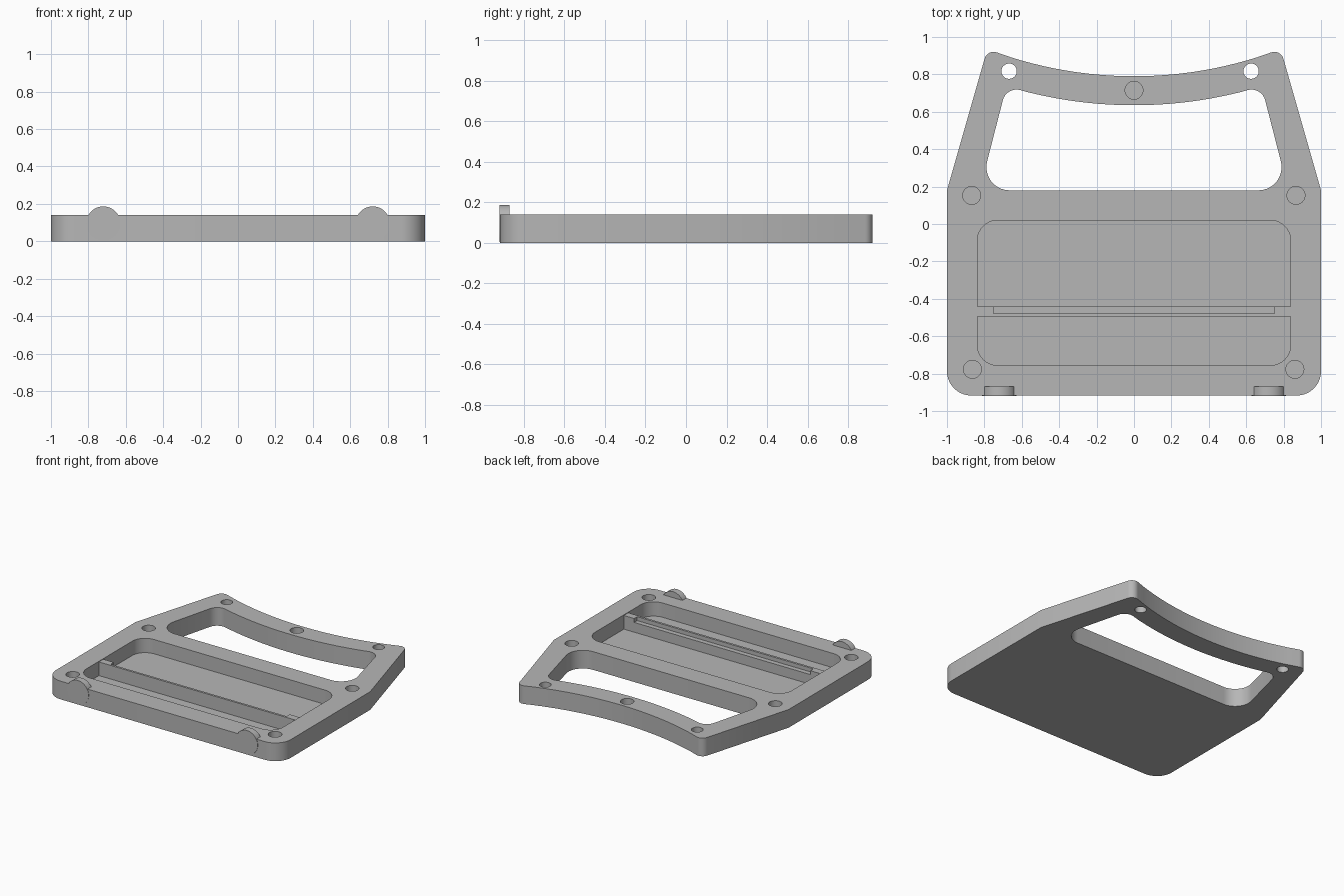
import bpy, bmesh, math
from mathutils import Vector

default = bpy.data.objects.get("Cube")
if default:
    bpy.data.objects.remove(default, do_unlink=True)

gray = bpy.data.materials.new("plain gray")
gray.use_nodes = True
color = (0.47, 0.47, 0.47, 1)
gray.diffuse_color = color
gray.node_tree.nodes["Principled BSDF"].inputs["Base Color"].default_value = color

TOP, FLOOR = 0.14, 0.03
ARC_Y = 2.98          # shared centre of the two handle arcs


def rounded(corners, steps=10):
    """Closed outline from (x, y, radius) corners, with filleted corners."""
    out = []
    for i, (x, y, r) in enumerate(corners):
        p = Vector((x, y))
        if r == 0:
            out.append(p)
            continue
        a = (Vector(corners[i - 1][:2]) - p).normalized()
        b = (Vector(corners[(i + 1) % len(corners)][:2]) - p).normalized()
        half = a.angle(b) / 2
        centre = p + (a + b).normalized() * r / math.sin(half)
        start = p + a * r / math.tan(half) - centre
        end = p + b * r / math.tan(half) - centre
        sweep = math.atan2(start.x * end.y - start.y * end.x, start.dot(end))
        for k in range(steps + 1):
            t = sweep * k / steps
            c, s = math.cos(t), math.sin(t)
            out.append(centre + Vector((start.x * c - start.y * s, start.x * s + start.y * c)))
    return out


def handle_arc(radius, reach, steps=24):
    """Points along a concave handle edge, from +x to -x."""
    xs = [reach - 2 * reach * k / steps for k in range(steps + 1)]
    return [(x, ARC_Y - math.sqrt(radius ** 2 - x * x), 0) for x in xs]


def circle(x, y, r, n=32):
    return [Vector((x + r * math.cos(math.tau * k / n), y + r * math.sin(math.tau * k / n)))
            for k in range(n)]


def add_prism(bm, outline, z0, z1):
    low = [bm.verts.new((p.x, p.y, z0)) for p in outline]
    high = [bm.verts.new((p.x, p.y, z1)) for p in outline]
    bm.faces.new(low[::-1])
    bm.faces.new(high)
    n = len(low)
    for i in range(n):
        j = (i + 1) % n
        bm.faces.new((low[i], low[j], high[j], high[i]))


def make(name, bm):
    bmesh.ops.recalc_face_normals(bm, faces=bm.faces)
    mesh = bpy.data.meshes.new(name)
    bm.to_mesh(mesh)
    bm.free()
    mesh.materials.append(gray)
    obj = bpy.data.objects.new(name, mesh)
    bpy.context.collection.objects.link(obj)
    return obj


def smooth(obj):
    bpy.ops.object.select_all(action='DESELECT')
    obj.select_set(True)
    bpy.context.view_layer.objects.active = obj
    bpy.ops.object.shade_smooth_by_angle(angle=math.radians(30))


# Plate with tapered shoulders and a concave top edge
bm = bmesh.new()
outline = rounded([(-1, -0.917, 0.13), (1, -0.917, 0.13), (1, 0.18, 0), (0.784, 0.935, 0.05)]
                  + handle_arc(2.19, 0.66)
                  + [(-0.784, 0.935, 0.05), (-1, 0.18, 0)])
add_prism(bm, outline, 0, TOP)
plate = make("plate", bm)

# Cutter: grip window, pocket, blind holes and through holes
bm = bmesh.new()
window = rounded([(-0.825, 0.18, 0.124), (0.825, 0.18, 0.124), (0.682, 0.737, 0.075)]
                 + handle_arc(2.345, 0.58)
                 + [(-0.682, 0.737, 0.075)])
add_prism(bm, window, -0.1, 0.3)
pocket = rounded([(-0.838, -0.756, 0.11), (0.838, -0.756, 0.11),
                  (0.838, 0.02, 0.11), (-0.838, 0.02, 0.11)])
add_prism(bm, pocket, FLOOR, 0.3)
for x, y in ((0, 0.715), (-0.868, 0.153), (0.866, 0.153), (-0.864, -0.777), (0.86, -0.777)):
    add_prism(bm, circle(x, y, 0.048), FLOOR, 0.3)
for x in (-0.668, 0.626):
    add_prism(bm, circle(x, 0.817, 0.041), -0.1, 0.3)
cutter = make("cutter", bm)
cutter.hide_render = True

cut = plate.modifiers.new("openings", 'BOOLEAN')
cut.operation = 'DIFFERENCE'
cut.solver = 'EXACT'
cut.object = cutter
bpy.context.view_layer.objects.active = plate
bpy.ops.object.modifier_apply(modifier=cut.name)
bpy.data.objects.remove(cutter, do_unlink=True)
smooth(plate)

# Rail across the pocket, with a long step cut into its rear top edge
RAIL_TOP, FRONT, STEP, REAR = 0.135, -0.495, -0.478, -0.441
END, NOTCH = 0.838, 0.75
bm = bmesh.new()
notched = [(-END, FRONT), (END, FRONT), (END, REAR), (NOTCH, REAR), (NOTCH, STEP),
           (-NOTCH, STEP), (-NOTCH, REAR), (-END, REAR)]
add_prism(bm, [Vector(p) for p in notched], RAIL_TOP - 0.03, RAIL_TOP)
base = [(-END, FRONT), (END, FRONT), (END, REAR), (-END, REAR)]
add_prism(bm, [Vector(p) for p in base], FLOOR, RAIL_TOP - 0.03)
make("pocket_rail", bm)

# Round tabs standing on the front edge
for side, x in (("right", -0.72), ("left", 0.72)):
    bm = bmesh.new()
    add_prism(bm, circle(0, 0, 0.0915, 48), -0.025, 0.025)
    tab = make(side + "_front_tab", bm)
    tab.rotation_euler.x = math.pi / 2
    tab.location = (x, -0.895, 0.095)
    smooth(tab)
